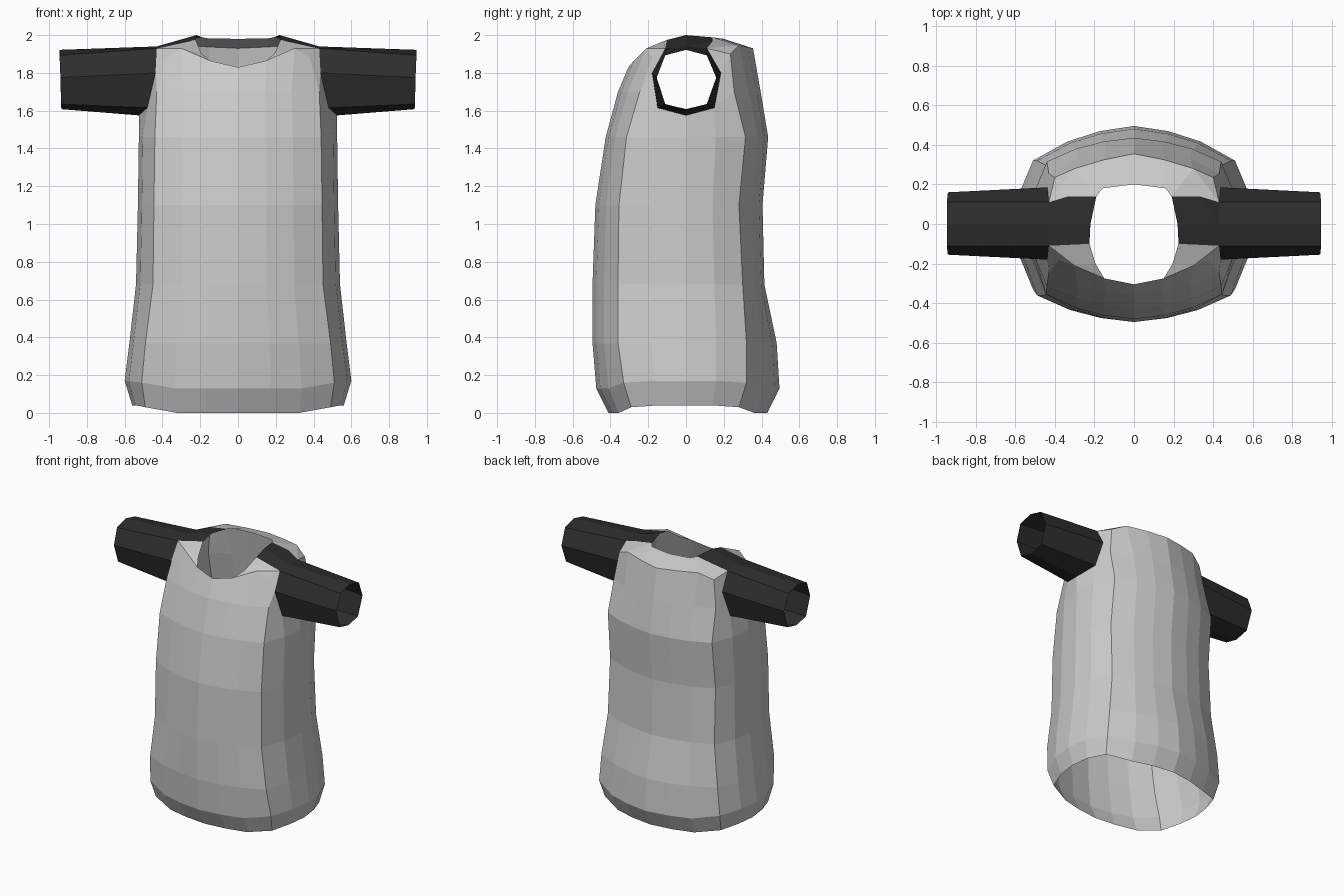
import bpy, bmesh

cube = bpy.data.objects.get("Cube")
if cube:
    bpy.data.objects.remove(cube, do_unlink=True)


def material(name, rgb):
    m = bpy.data.materials.new(name)
    m.use_nodes = True
    m.diffuse_color = (*rgb, 1)
    m.node_tree.nodes["Principled BSDF"].inputs["Base Color"].default_value = (*rgb, 1)
    return m


def build(name, faces, mat):
    """Make a flat-shaded shell from the +x half and mirror it across x = 0."""
    bm = bmesh.new()
    for side in (1, -1):
        for f in faces:
            pts = [(side * x, y, z) for x, y, z in f]
            bm.faces.new([bm.verts.new(p) for p in pts])
    bmesh.ops.remove_doubles(bm, verts=bm.verts, dist=0.0005)
    bmesh.ops.recalc_face_normals(bm, faces=bm.faces)
    me = bpy.data.meshes.new(name)
    bm.to_mesh(me)
    bm.free()
    me.materials.append(mat)
    ob = bpy.data.objects.new(name, me)
    bpy.context.collection.objects.link(ob)
    return ob


def half_ring(zc, zs, yf, yb, xs, cx, cf, cb):
    """Half cross-section from front centre round the side to back centre."""
    zk = zc + 0.75 * (zs - zc)
    sx = cx + 0.75 * (xs - cx)

    def panel(y, c):
        return [(0, y, zc), (cx * .34, y + (c - y) * .15, zc),
                (cx * .66, y + (c - y) * .45, zc), (cx, c, zk)]
    return (panel(yf, cf) + [(sx, cf * .5, zs), (xs, 0, zs), (sx, cb * .5, zs)]
            + panel(yb, cb)[::-1])


def strip(a, b):
    return [(a[i], a[i + 1], b[i + 1], b[i]) for i in range(len(a) - 1)]


grey = material("light_grey_cloth", (0.6, 0.6, 0.6))
black = material("black_cloth", (0.027, 0.027, 0.027))

# Torso rings: centre z, side z, front y, back y, side x, corner x, corner y front/back
rings = [half_ring(*r) for r in (
    (0.00, 0.04, -.41, .43, .56, .49, -.29, .28),
    (0.13, 0.17, -.475, .495, .60, .51, -.33, .32),
    (0.37, 0.37, -.495, .48, .575, .49, -.36, .32),
    (0.68, 0.68, -.495, .415, .54, .45, -.36, .30),
    (1.10, 1.10, -.48, .405, .53, .445, -.355, .28),
    (1.46, 1.46, -.425, .435, .525, .44, -.315, .315),
    (1.70, 1.70, -.36, .395, .52, .43, -.245, .255))]
chest, upper = rings[5], rings[6]

# Armhole loop, from the bottom round the front and over the top
arm = [(.525, 0, 1.575), (.48, -.15, 1.615), (.437, -.18, 1.80), (.43, -.11, 1.93),
       (.43, 0, 1.94), (.43, .11, 1.93), (.437, .185, 1.80), (.48, .15, 1.615)]

# Top edges of the front and back panels, and the neckline
front_top = [(0, -.305, 1.83), (.15, -.275, 1.865), (.30, -.21, 1.93), (.38, -.18, 1.88)]
back_top = [(0, .355, 1.93), (.15, .325, 1.937), (.30, .28, 1.945), (.40, .235, 1.90)]
neck = [(.195, -.20, 1.905), (.225, -.10, 1.975), (.22, 0, 2.0),
        (.19, .14, 1.988), (.16, .18, 1.983), (0, .20, 1.98)]
shoulder_back = (.33, .14, 1.965)

faces = []
for lo, hi in zip(rings[:5], rings[1:6]):
    faces += strip(lo, hi)
# Front and back panels above the chest
faces += strip(chest[:4], upper[:4]) + strip(upper[:4], front_top)
faces += strip(chest[:6:-1], upper[:6:-1]) + strip(upper[:6:-1], back_top)
# Sides around the armholes
for c, s, u, top, a1, a2, a3 in (
        (3, 4, upper[3], front_top, arm[1], arm[2], arm[3]),
        (7, 6, upper[7], back_top, arm[7], arm[6], arm[5])):
    faces += [(chest[c], chest[s], a1, u), (u, a1, a2), (chest[s], chest[5], arm[0], a1),
              (u, a2, top[3]), (top[3], a2, a3), (top[3], a3, top[2])]
# Yoke around the neck
faces += [(front_top[1], front_top[2], neck[0]),
          (front_top[2], arm[3], neck[1], neck[0]),
          (back_top[0], back_top[1], neck[4], neck[5]),
          (back_top[1], back_top[2], neck[3], neck[4]),
          (back_top[2], arm[5], shoulder_back, neck[3])]
build("shirt_body", faces, grey)

# Sleeves: open eight-sided tubes
cuff = [(.935, 0, 1.608), (.937, -.11, 1.635), (.94, -.155, 1.775), (.945, -.11, 1.893),
        (.945, 0, 1.922), (.945, .11, 1.893), (.94, .16, 1.775), (.937, .11, 1.635)]
build("sleeves", strip(arm + arm[:1], cuff + cuff[:1]), black)

# Shoulder panels between neck and sleeves
build("shoulder_panels", [
    (neck[1], arm[3], arm[4], neck[2]),
    (neck[2], arm[4], shoulder_back, neck[3]),
    (arm[4], arm[5], shoulder_back)], black)
